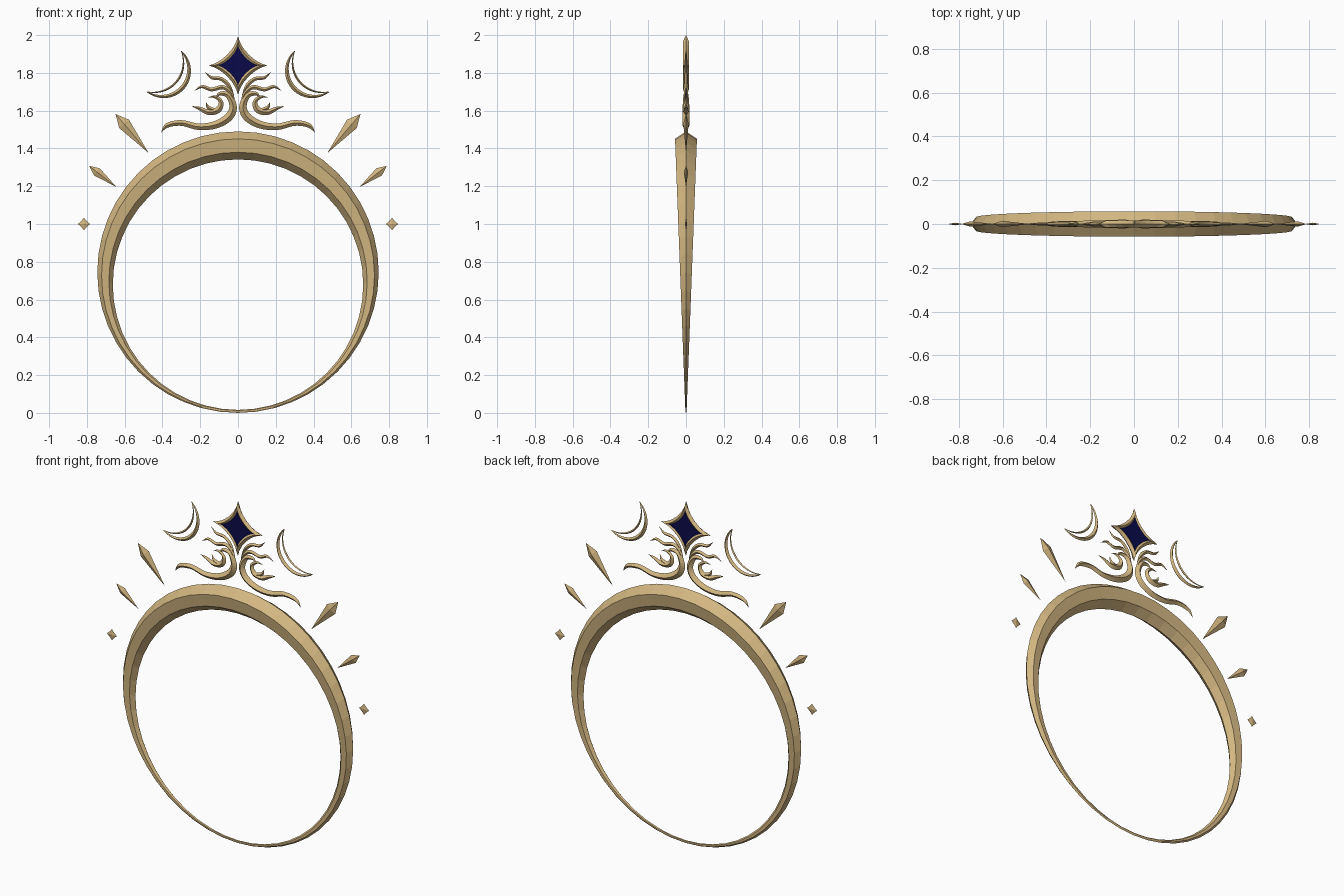
import bpy, bmesh, math
from mathutils import Vector

if "Cube" in bpy.data.objects:
    bpy.data.objects.remove(bpy.data.objects["Cube"])


def material(name, rgb):
    m = bpy.data.materials.new(name)
    m.diffuse_color = (*rgb, 1)
    m.use_nodes = True
    m.node_tree.nodes["Principled BSDF"].inputs["Base Color"].default_value = m.diffuse_color
    return m


GOLD = material("pale gold", (0.65, 0.47, 0.22))
BLUE = material("deep navy", (0.003, 0.003, 0.07))


def finish(bm, name, mat, mirror=False):
    bmesh.ops.remove_doubles(bm, verts=bm.verts, dist=1e-5)
    bmesh.ops.recalc_face_normals(bm, faces=bm.faces)
    me = bpy.data.meshes.new(name)
    bm.to_mesh(me)
    bm.free()
    me.materials.append(mat)
    ob = bpy.data.objects.new(name, me)
    bpy.context.collection.objects.link(ob)
    if mirror:
        ob.modifiers.new("mirror", 'MIRROR').use_mirror_merge = False
    return ob


def loft(bm, rings, close_u=True):
    """Skin a list of equal closed loops of points."""
    vs = [[bm.verts.new(p) for p in r] for r in rings]
    n = len(vs[0])
    last = len(vs) if close_u else len(vs) - 1
    for i in range(last):
        a, b = vs[i], vs[(i + 1) % len(vs)]
        for j in range(n):
            k = (j + 1) % n
            bm.faces.new((a[j], a[k], b[k], b[j]))
    return vs


def smooth_path(pts, steps=5):
    """Catmull-Rom through (x, z, half width) points."""
    p = [Vector(q) for q in pts]
    p = [2 * p[0] - p[1]] + p + [2 * p[-1] - p[-2]]
    out = []
    for i in range(1, len(p) - 2):
        a, b, c, d = p[i - 1:i + 3]
        for s in range(steps):
            t = s / steps
            out.append(0.5 * (2 * b + (c - a) * t + (2 * a - 5 * b + 4 * c - d) * t * t
                              + (3 * b - a - 3 * c + d) * t ** 3))
    out.append(p[-2])
    return out


def blade(bm, path, depth):
    """Sweep a diamond section along (x, z, half width); depth = y per half width."""
    rings = []
    for i, (x, z, w) in enumerate(path):
        a, b = path[max(i - 1, 0)], path[min(i + 1, len(path) - 1)]
        t = Vector((b[0] - a[0], b[1] - a[1])).normalized()
        w = max(w, 0.0004)
        nx, nz = -t.y * w, t.x * w
        d = w * depth
        rings.append([(x + nx, 0, z + nz), (x, -d, z), (x - nx, 0, z - nz), (x, d, z)])
    vs = loft(bm, rings, False)
    bm.faces.new(vs[0])
    bm.faces.new(vs[-1])


# Band: four nested circles, touching near the bottom, ridged inside and outside
def band_section(a):
    pts = []
    for zc, r, y in ((.745, .745, 0), (.7285, .7225, -.058), (.696, .684, -.051),
                     (.679, .663, 0), (.696, .684, .051), (.7285, .7225, .058)):
        z = zc + r * math.cos(a)
        pts.append((r * math.sin(a), y * (0.05 + 0.95 * z / 1.45), z))
    return pts


bm = bmesh.new()
loft(bm, [band_section(math.tau * i / 48) for i in range(48)])
finish(bm, "ring_band", GOLD)


# Four-pointed star outlines
def star(cx, cz, r, y, k=3.0, n=32):
    pts = []
    for i in range(n):
        c, s = math.cos(math.tau * i / n), math.sin(math.tau * i / n)
        pts.append((cx + r * math.copysign(abs(c) ** k, c), y,
                    cz + r * math.copysign(abs(s) ** k, s)))
    return pts


# Crown star: bevelled frame with a blue gem set in it
bm = bmesh.new()
loft(bm, [star(0, 1.839, .161, 0), star(0, 1.839, .13, -.015, 2.9),
          star(0, 1.839, .105, -.007, 2.8), star(0, 1.839, .105, .007, 2.8),
          star(0, 1.839, .13, .015, 2.9)])
finish(bm, "star_frame", GOLD)
bm = bmesh.new()
vs = loft(bm, [star(0, 1.839, .106, -.009, 2.8), star(0, 1.839, .106, .009, 2.8)], False)
for loop in vs:
    bm.faces.new(loop)
finish(bm, "star_gem", BLUE)

# Small side stars, pointed towards front and back
bm = bmesh.new()
rim = [bm.verts.new(p) for p in star(.816, 1.0, .034, 0, 2.4, 16)]
for y in (-.006, .006):
    tip = bm.verts.new((.816, y, 1.0))
    for i in range(16):
        bm.faces.new((rim[i], rim[(i + 1) % 16], tip))
finish(bm, "side_stars", GOLD, True)

# Radiating shards
bm = bmesh.new()
blade(bm, [(.648, 1.582, 0), (.603, 1.53, .034), (.475, 1.378, 0)], .42)
finish(bm, "large_shards", GOLD, True)
bm = bmesh.new()
blade(bm, [(.787, 1.307, 0), (.747, 1.276, .024), (.645, 1.197, 0)], .5)
finish(bm, "small_shards", GOLD, True)


# Open crescents: thick outer arc and thin inner arc meeting at the tips
def arc(sag, width, n=24):
    a, b = Vector((.30, 1.915)), Vector((.48, 1.70))
    mid, half = (a + b) / 2, (b - a).length / 2
    out = Vector((-.77, -.64))
    r = (half * half + sag * sag) / (2 * sag)
    c = mid + out * (sag - r)
    along = (b - a).normalized()
    span = math.atan2(half, r - sag)
    pts = []
    for i in range(n + 1):
        t = -span + 2 * span * i / n
        p = c + out * r * math.cos(t) + along * r * math.sin(t)
        pts.append((p.x, p.y, width * (0.25 + 0.75 * math.sin(math.pi * i / n))))
    return pts


bm = bmesh.new()
blade(bm, arc(.128, .012), 1.0)
blade(bm, arc(.084, .006), 1.2)
finish(bm, "crescents", GOLD, True)

# Scrollwork under the star
SCROLLS = {
    "long_scroll": [(.408, 1.483, 0), (.375, 1.522, .012), (.30, 1.535, .015),
                    (.21, 1.515, .017), (.12, 1.525, .02), (.05, 1.565, .022),
                    (.026, 1.62, .02), (.05, 1.68, .015), (.095, 1.69, .01), (.12, 1.665, 0)],
    "curl_scroll": [(.245, 1.624, 0), (.205, 1.612, .009), (.155, 1.592, .015),
                    (.105, 1.605, .017), (.09, 1.645, .012), (.12, 1.673, .008),
                    (.16, 1.67, 0)],
    "curl_spike": [(.115, 1.60, .010), (.155, 1.615, .010), (.17, 1.645, 0)],
    "middle_flame": [(.232, 1.705, 0), (.19, 1.727, .008), (.14, 1.712, .010),
                     (.08, 1.724, .011), (.035, 1.69, .009), (.012, 1.62, 0)],
    "upper_flame": [(.175, 1.805, 0), (.14, 1.775, .008), (.09, 1.768, .010),
                    (.05, 1.735, .010), (.02, 1.68, 0)],
}
for name, pts in SCROLLS.items():
    bm = bmesh.new()
    blade(bm, smooth_path(pts), .9)
    finish(bm, name, GOLD, True)
